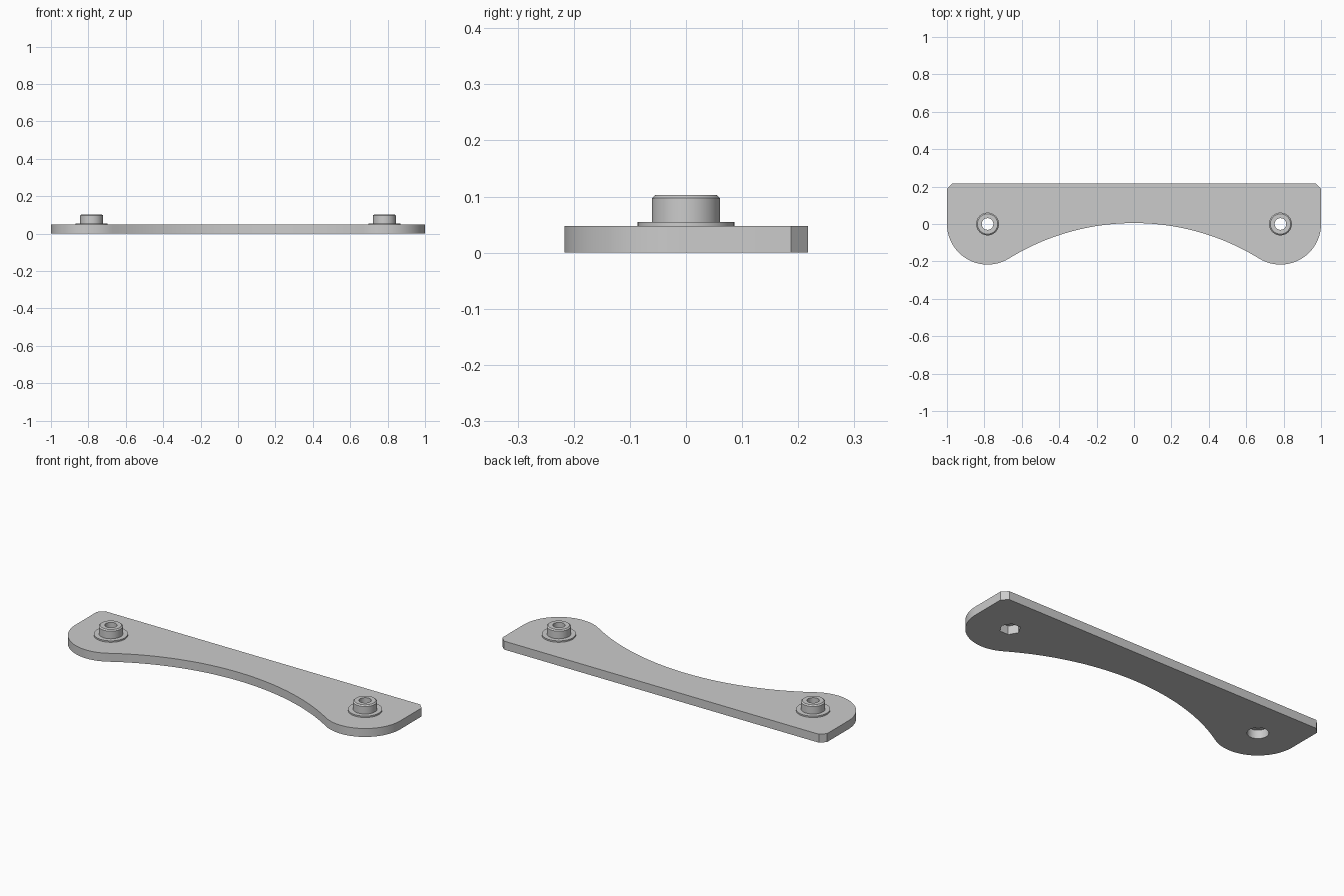
import bpy
import bmesh
import math
from math import sin, cos, pi

if "Cube" in bpy.data.objects:
    bpy.data.objects.remove(bpy.data.objects["Cube"], do_unlink=True)

LOBE_R = 0.217        # rounded ends, also half the depth
BOSS_X = 1 - LOBE_R
THICK = 0.047
CHAMFER = 0.03
POCKET_R = 0.053
CREST = 0.005         # highest point of the front arch

grey = bpy.data.materials.new("plain_grey")
grey.use_nodes = True
grey.diffuse_color = (0.6, 0.6, 0.6, 1)
grey.node_tree.nodes["Principled BSDF"].inputs["Base Color"].default_value = (0.6, 0.6, 0.6, 1)


def finish(bm, name):
    """Turn a bmesh into a shaded grey object."""
    bmesh.ops.recalc_face_normals(bm, faces=bm.faces)
    mesh = bpy.data.meshes.new(name)
    bm.to_mesh(mesh)
    bm.free()
    mesh.materials.append(grey)
    obj = bpy.data.objects.new(name, mesh)
    bpy.context.collection.objects.link(obj)
    bpy.ops.object.select_all(action='DESELECT')
    obj.select_set(True)
    bpy.context.view_layer.objects.active = obj
    bpy.ops.object.shade_smooth_by_angle(angle=math.radians(30))
    return obj


def arc(cx, cy, r, start, end, steps):
    angles = [start + (end - start) * i / steps for i in range(steps + 1)]
    return [(cx + r * cos(a), cy + r * sin(a)) for a in angles]


def add_loop(bm, points):
    verts = [bm.verts.new((x, y, 0)) for x, y in points]
    for a, b in zip(verts, verts[1:] + verts[:1]):
        bm.edges.new((a, b))


# Half outline: front arch tangent to the end lobe, then the chamfered back corner
arch_r = (BOSS_X ** 2 + CREST ** 2 - LOBE_R ** 2) / (2 * (LOBE_R + CREST))
arch_y = CREST - arch_r
meet = math.atan2(-arch_y, BOSS_X)
half = arc(0, arch_y, arch_r, pi / 2, meet, 28)
half += arc(BOSS_X, 0, LOBE_R, meet - pi, 0, 32)[1:]
half += [(1, LOBE_R - CHAMFER), (1 - CHAMFER, LOBE_R)]
outline = half + [(-x, y) for x, y in reversed(half[1:])]

# Plate with a hexagonal nut pocket on one side and a round one on the other
bm = bmesh.new()
add_loop(bm, outline)
add_loop(bm, arc(BOSS_X, 0, POCKET_R, 0, 2 * pi, 6)[:-1])
add_loop(bm, arc(-BOSS_X, 0, POCKET_R, 0, 2 * pi, 40)[:-1])
bmesh.ops.triangle_fill(bm, use_beauty=True, use_dissolve=False,
                        edges=bm.edges[:], normal=(0, 0, 1))
ret = bmesh.ops.extrude_face_region(bm, geom=bm.faces[:], use_keep_orig=True)
top = [v for v in ret["geom"] if isinstance(v, bmesh.types.BMVert)]
bmesh.ops.translate(bm, verts=top, vec=(0, 0, THICK))
finish(bm, "plate")


def bushing(name, x):
    """Flanged sleeve with a chamfered rim and a through hole."""
    profile = [(0.031, THICK), (0.086, THICK), (0.086, 0.055), (0.061, 0.055),
               (0.061, 0.097), (0.054, 0.103), (0.031, 0.103)]
    steps = 48
    bm = bmesh.new()
    rings = [[bm.verts.new((x + r * cos(2 * pi * i / steps), r * sin(2 * pi * i / steps), z))
              for i in range(steps)] for r, z in profile]
    for lower, upper in zip(rings, rings[1:] + rings[:1]):
        for i in range(steps):
            j = (i + 1) % steps
            bm.faces.new((lower[i], lower[j], upper[j], upper[i]))
    finish(bm, name)


for side, sign in (("left", 1), ("right", -1)):
    bushing(side + "_bushing", sign * BOSS_X)
